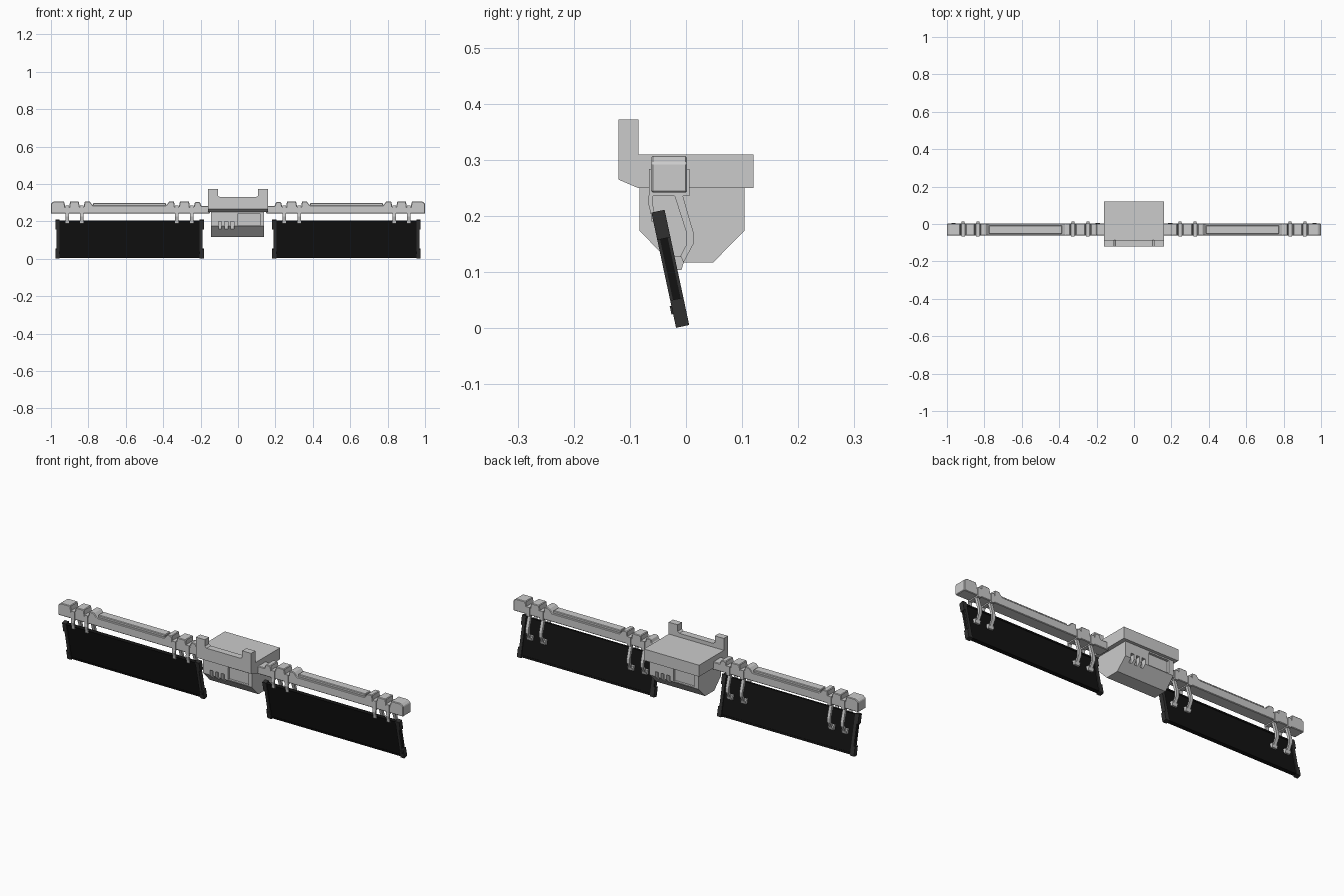
import bpy, bmesh
from mathutils import Vector

if "Cube" in bpy.data.objects:
    bpy.data.objects.remove(bpy.data.objects["Cube"])


def material(name, v):
    m = bpy.data.materials.new(name)
    m.diffuse_color = (v, v, v, 1)
    m.use_nodes = True
    m.node_tree.nodes["Principled BSDF"].inputs["Base Color"].default_value = m.diffuse_color
    return m


BLACK = material("panel_black", 0.006)
DARK = material("frame_dark", 0.03)


def prism(name, pts, a, b, axis="x", mat=None, bevel=0.0):
    """Extrude a profile: yz points along x, or xz points along y."""
    bm = bmesh.new()
    place = (lambda p: (a, p[0], p[1])) if axis == "x" else (lambda p: (p[0], a, p[1]))
    face = bm.faces.new([bm.verts.new(place(p)) for p in pts])
    out = bmesh.ops.extrude_face_region(bm, geom=[face])
    move = Vector((b - a, 0, 0)) if axis == "x" else Vector((0, b - a, 0))
    bmesh.ops.translate(bm, vec=move,
                        verts=[v for v in out["geom"] if isinstance(v, bmesh.types.BMVert)])
    bmesh.ops.recalc_face_normals(bm, faces=bm.faces)
    me = bpy.data.meshes.new(name)
    bm.to_mesh(me)
    bm.free()
    ob = bpy.data.objects.new(name, me)
    bpy.context.collection.objects.link(ob)
    if mat:
        me.materials.append(mat)
    if bevel:
        mod = ob.modifiers.new("bevel", "BEVEL")
        mod.width, mod.segments, mod.limit_method = bevel, 1, "ANGLE"
    return ob


def box(name, x0, x1, y0, y1, z0, z1, **kw):
    return prism(name, [(y0, z0), (y1, z0), (y1, z1), (y0, z1)], x0, x1, **kw)


def cut(target, cutter):
    mod = target.modifiers.new("cut", "BOOLEAN")
    mod.operation, mod.object, mod.solver = "DIFFERENCE", cutter, "EXACT"
    cutter.hide_render = True
    cutter.hide_viewport = True
    cutter.display_type = "WIRE"


def strip(name, outer, inner, x, w):
    return prism(name, outer + inner[::-1], x - w / 2, x + w / 2)


# central housing: upper slab with low front wall and two posts
prism("upper_housing", [(-0.12, 0.33), (-0.085, 0.33), (-0.085, 0.31), (0.12, 0.31),
                        (0.12, 0.25), (-0.085, 0.25), (-0.12, 0.265)], -0.16, 0.16)
for s in (-1, 1):
    prism("front_post", [(s * 0.16, 0.325), (s * 0.16, 0.372), (s * 0.108, 0.372),
                         (s * 0.108, 0.338), (s * 0.098, 0.33), (s * 0.098, 0.325)],
          -0.12, -0.085, axis="y")

# lower housing with chamfered underside
lower = prism("lower_housing", [(-0.083, 0.25), (0.104, 0.25), (0.104, 0.174), (0.048, 0.117),
                                (-0.027, 0.117), (-0.083, 0.174)], -0.145, 0.138)
# recessed window and vent slots, on front and (turned half round) back
for s, face in ((1, -0.083), (-1, 0.104)):
    def pocket(name, xa, xb, depth, z0, z1):
        xs, ys = sorted((s * xa, s * xb)), sorted((face - s * 0.02, face + s * depth))
        cut(lower, box(name, *xs, *ys, z0, z1))
    pocket("window_cutter", 0.0, 0.118, 0.012, 0.178, 0.243)
    for x in (-0.105, -0.072, -0.039):
        pocket("vent_cutter", x, x + 0.018, 0.022, 0.158, 0.2)

# panel frame directions: u runs up the tilted panel, v out of its front
BASE = Vector((-0.006, 0.0035))
U, V = Vector((-0.209, 0.978)), Vector((-0.978, -0.209))


def slab(name, x0, x1, u0, u1, v0, v1, mat):
    pts = [BASE + U * u + V * v for u, v in ((u0, v0), (u1, v0), (u1, v1), (u0, v1))]
    return prism(name, [tuple(p) for p in pts], *sorted((x0, x1)), mat=mat)


for s in (-1, 1):
    side = "right" if s > 0 else "left"

    # notched beam arm
    top = [(0.15, 0.283), (0.19, 0.283), (0.232, 0.283), (0.236, 0.278), (0.258, 0.278),
           (0.262, 0.307), (0.31, 0.307), (0.316, 0.278), (0.338, 0.278), (0.342, 0.307),
           (0.366, 0.307), (0.385, 0.286), (0.775, 0.286), (0.794, 0.307), (0.82, 0.307),
           (0.824, 0.278), (0.846, 0.278), (0.852, 0.307), (0.898, 0.307), (0.902, 0.278),
           (0.924, 0.278), (0.93, 0.307), (0.985, 0.307), (1.0, 0.295), (1.0, 0.242)]
    top[1:3] = [(0.196, 0.283), (0.204, 0.303), (0.23, 0.303)]
    pts = [(s * x, z) for x, z in top + [(0.15, 0.242)]]
    prism("beam_" + side, pts, -0.062, 0.002, axis="y", bevel=0.003)
    box("beam_ridge_" + side, *sorted((s * 0.385, s * 0.775)), -0.053, -0.007, 0.28, 0.298,
        bevel=0.003)

    # clamps: band round the beam, front hook, bent rear arm with foot pad
    for x in (0.247, 0.327, 0.835, 0.913):
        x *= s
        box("clamp_band", x - 0.010, x + 0.010, -0.066, 0.006, 0.236, 0.284)
        strip("front_hook",
              [(-0.066, 0.24), (-0.068, 0.225), (-0.063, 0.205), (-0.061, 0.19)],
              [(-0.058, 0.24), (-0.060, 0.225), (-0.056, 0.205), (-0.053, 0.19)], x, 0.018)
        strip("rear_arm",
              [(-0.006, 0.238), (0.013, 0.172), (0.013, 0.150), (-0.004, 0.118)],
              [(-0.021, 0.238), (0.001, 0.170), (0.001, 0.150), (-0.016, 0.117)], x, 0.016)
        prism("foot_pad", [(-0.024, 0.128), (-0.008, 0.128), (-0.004, 0.118), (-0.008, 0.104),
                           (-0.018, 0.104)], x - 0.015, x + 0.015)

    # tilted dark panel with lips and end frames
    slab("panel_" + side, s * 0.19, s * 0.97, 0.008, 0.203, -0.007, 0.007, BLACK)
    for u in (0.004, 0.194):
        slab("panel_lip", s * 0.195, s * 0.965, u, u + 0.010, -0.009, 0.009, BLACK)
    for xo, xi in ((0.19, 0.206), (0.97, 0.954)):
        slab("end_frame", s * xo, s * xi, 0.0, 0.21, -0.012, 0.012, DARK)
        flare = -0.007 if xo < 0.5 else 0.007
        for u0, u1 in ((0.0, 0.05), (0.16, 0.21)):
            slab("end_frame_flare", s * (xo + flare), s * xo, u0, u1, -0.012, 0.012, DARK)
        slab("frame_stud", s * xo, s * xi, 0.025, 0.04, 0.010, 0.015, DARK)
